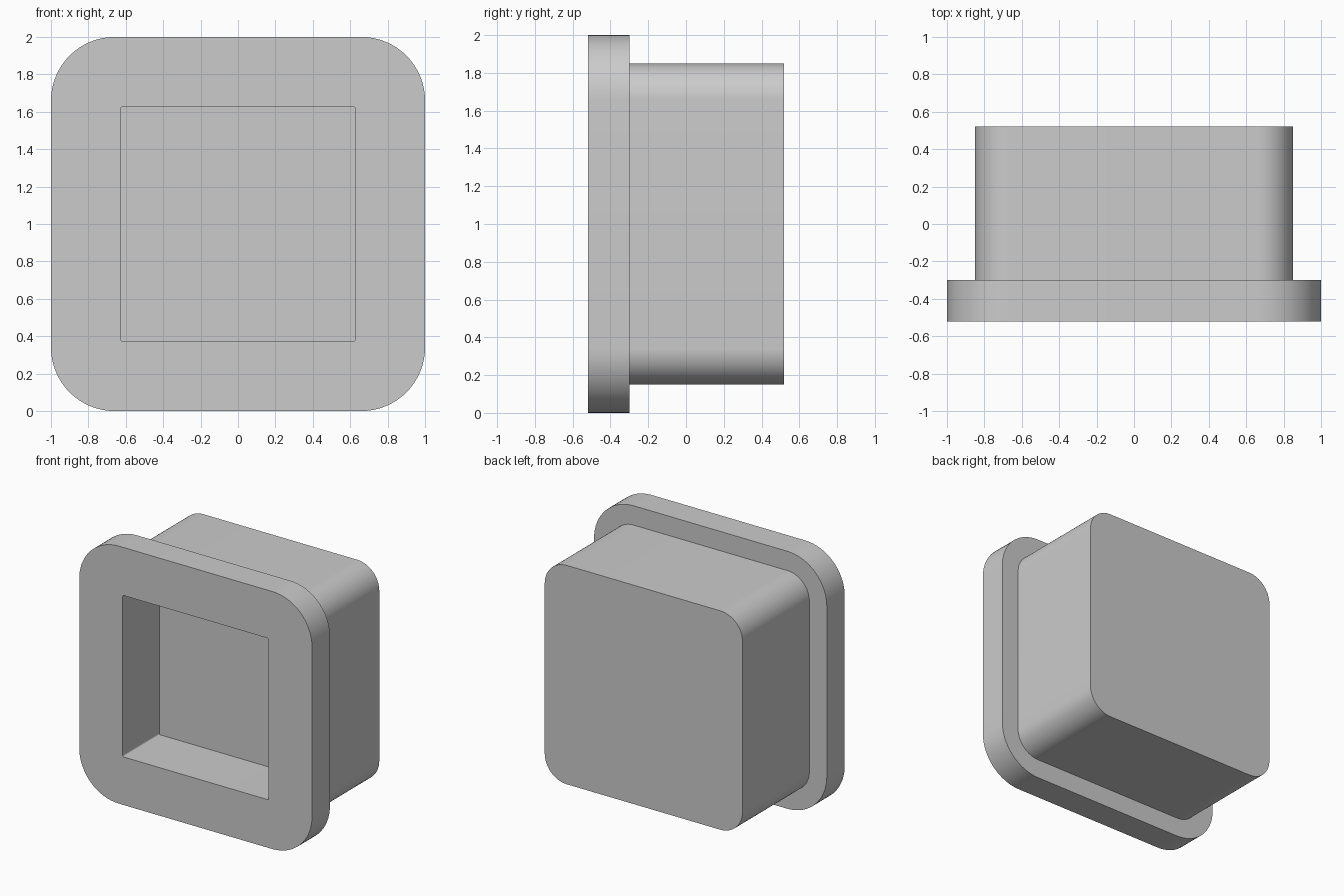
import bpy
import bmesh
from math import sin, cos, pi, radians

STEPS = 16  # segments per rounded corner

if "Cube" in bpy.data.objects:
    bpy.data.objects.remove(bpy.data.objects["Cube"], do_unlink=True)

grey = bpy.data.materials.new("plain grey")
grey.use_nodes = True
colour = (0.6, 0.6, 0.6, 1)
grey.diffuse_color = colour
grey.node_tree.nodes["Principled BSDF"].inputs["Base Color"].default_value = colour


def rounded_square(bm, half, radius, y):
    """Ring of vertices around a rounded square facing along y."""
    ring = []
    for corner in range(4):
        mid = (corner + 0.5) * pi / 2
        cx = (half - radius) * (1 if cos(mid) > 0 else -1)
        cz = (half - radius) * (1 if sin(mid) > 0 else -1)
        for i in range(STEPS + 1):
            a = (corner + i / STEPS) * pi / 2
            ring.append(bm.verts.new((cx + radius * cos(a), y, 1 + cz + radius * sin(a))))
    return ring


# Sections from the pocket floor, out over the flange, to the back: half width, radius, y
sections = [
    (0.627, 0.012, -0.07),   # pocket floor
    (0.627, 0.012, -0.52),   # pocket rim
    (1.0, 0.34, -0.52),      # flange front
    (1.0, 0.34, -0.30),      # flange back
    (0.85, 0.19, -0.30),     # body root
    (0.85, 0.19, 0.52),      # body back
]

bm = bmesh.new()
rings = [rounded_square(bm, *s) for s in sections]
for a, b in zip(rings, rings[1:]):
    for i in range(len(a)):
        j = (i + 1) % len(a)
        bm.faces.new((a[i], a[j], b[j], b[i]))
bm.faces.new(rings[0])
bm.faces.new(rings[-1])
bmesh.ops.recalc_face_normals(bm, faces=bm.faces)

mesh = bpy.data.meshes.new("flanged_plug")
bm.to_mesh(mesh)
bm.free()
mesh.materials.append(grey)
plug = bpy.data.objects.new("flanged_plug", mesh)
bpy.context.collection.objects.link(plug)

# Smooth corners, crisp edges
bpy.ops.object.select_all(action="DESELECT")
plug.select_set(True)
bpy.context.view_layer.objects.active = plug
bpy.ops.object.shade_smooth_by_angle(angle=radians(30))
